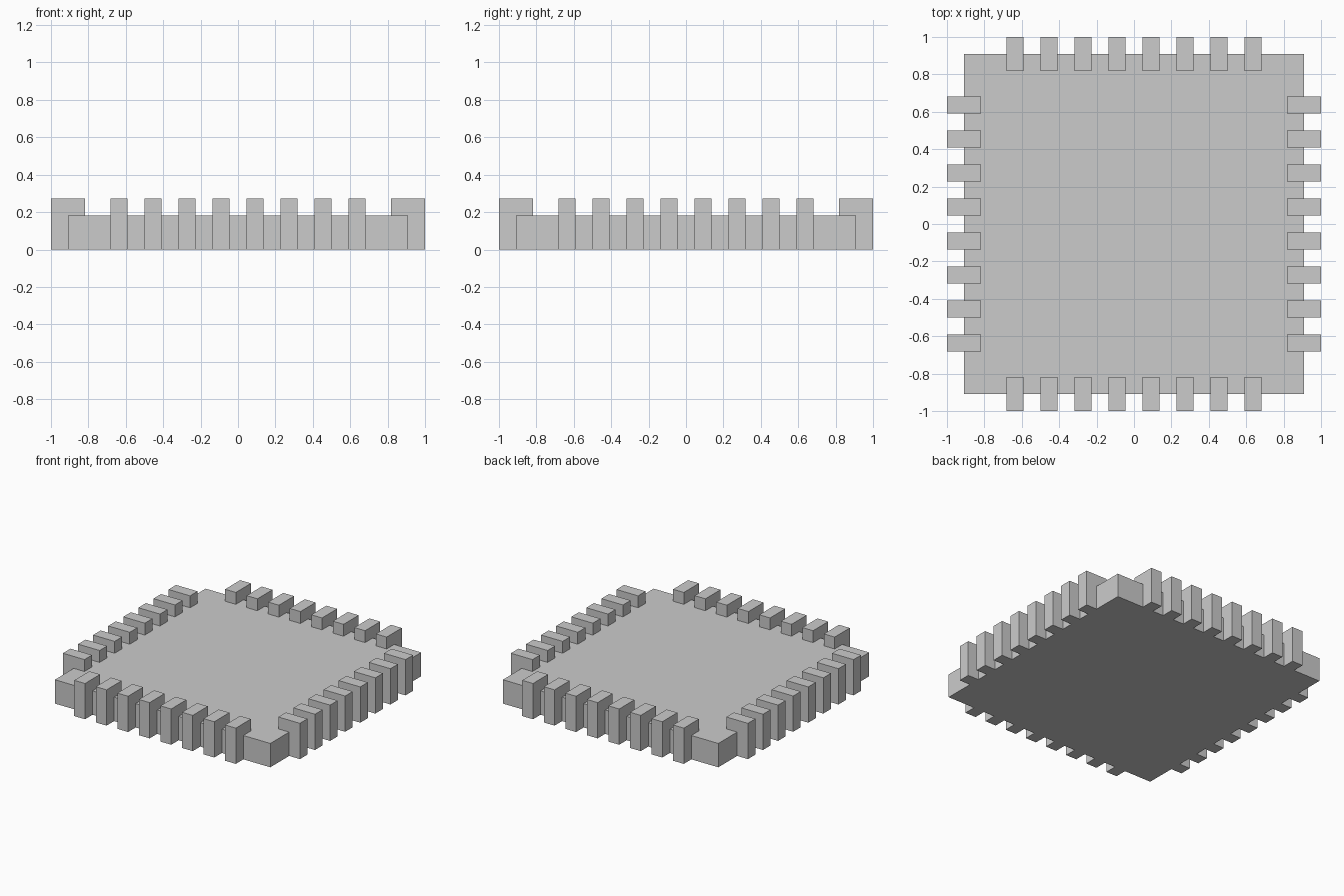
import bpy

if "Cube" in bpy.data.objects:
    bpy.data.objects.remove(bpy.data.objects["Cube"])

U = 1 / 11  # module: every dimension is a multiple of this


def box(name, x, y, size_x, size_y, height):
    """Block standing on z = 0, centred at x, y."""
    bpy.ops.mesh.primitive_cube_add(size=1, location=(x, y, height / 2))
    obj = bpy.context.object
    obj.name = name
    obj.scale = (size_x, size_y, height)
    bpy.ops.object.transform_apply(location=True, rotation=False, scale=True)
    return obj


# Square flat body
box("body_slab", 0, 0, 20 * U, 20 * U, 2 * U)

# Eight upright pins straddling each of the four edges
for i in range(8):
    t = (2 * i - 7) * U
    for side, front_back, left_right in ((-1, "front", "left"), (1, "back", "right")):
        edge = side * 10 * U
        box(f"{front_back}_pin_{i + 1}", t, edge, U, 2 * U, 3 * U)
        box(f"{left_right}_pin_{i + 1}", edge, t, 2 * U, U, 3 * U)
